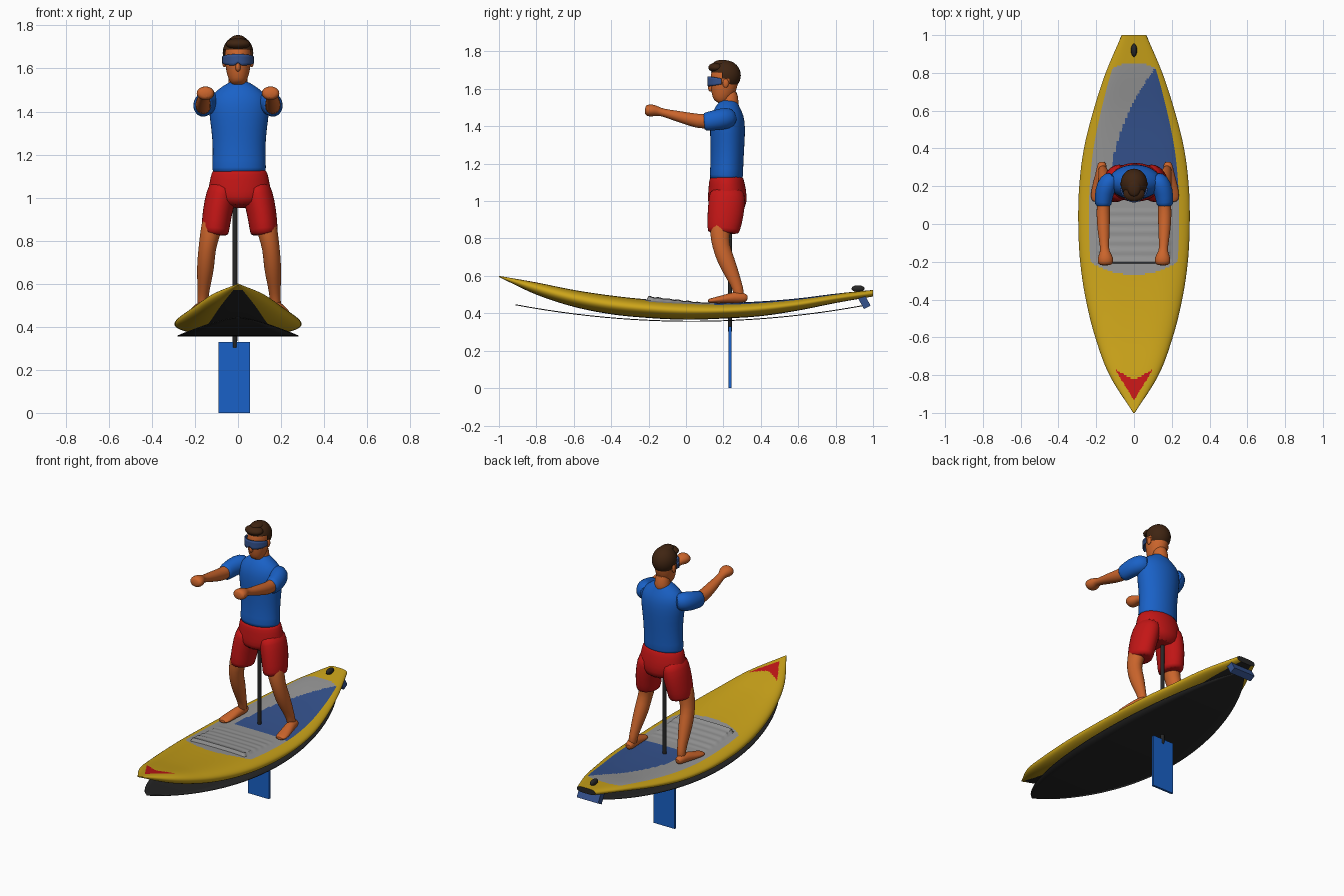
import bpy, bmesh, math
from mathutils import Vector

cube = bpy.data.objects.get("Cube")
if cube:
    bpy.data.objects.remove(cube)


def material(name, *rgb):
    m = bpy.data.materials.new(name)
    m.use_nodes = True
    m.diffuse_color = (*rgb, 1)
    m.node_tree.nodes["Principled BSDF"].inputs["Base Color"].default_value = (*rgb, 1)
    return m


yellow = material("board yellow", .6, .37, .01)
black = material("black", .02, .02, .02)
grey = material("pad grey", .3, .3, .3)
navy = material("dull blue", .035, .085, .27)
red = material("red", .55, .008, .008)
blue = material("bright blue", .01, .12, .57)
skin = material("skin", .6, .13, .025)
brown = material("hair brown", .05, .018, .006)


def finish(name, bm, mats, subdiv=0, angle=50):
    bmesh.ops.recalc_face_normals(bm, faces=bm.faces)
    mesh = bpy.data.meshes.new(name)
    bm.to_mesh(mesh)
    bm.free()
    for m in mats:
        mesh.materials.append(m)
    ob = bpy.data.objects.new(name, mesh)
    bpy.context.collection.objects.link(ob)
    if subdiv:
        mod = ob.modifiers.new("smooth", 'SUBSURF')
        mod.levels = mod.render_levels = subdiv
    bpy.ops.object.select_all(action='DESELECT')
    ob.select_set(True)
    bpy.context.view_layer.objects.active = ob
    bpy.ops.object.shade_smooth_by_angle(angle=math.radians(angle))
    return ob


def surface(nu, nv, fn):
    """Grid of quads from fn(u, v), with u and v running 0 to 1."""
    bm = bmesh.new()
    rows = [[bm.verts.new(fn(i / nu, j / nv)) for j in range(nv + 1)] for i in range(nu + 1)]
    for a, b in zip(rows, rows[1:]):
        for j in range(nv):
            bm.faces.new((a[j], b[j], b[j + 1], a[j + 1]))
    return bm


def loft(name, secs, mat, n=16, shift=0):
    """Elliptical rings (x, y, z, half width, half depth) across a path."""
    bm = bmesh.new()
    pts = [Vector(s[:3]) for s in secs]
    rings = []
    for i, s in enumerate(secs):
        t = (pts[min(i + 1, len(pts) - 1)] - pts[max(i - 1, 0)]).normalized()
        u = (Vector((1, 0, 0)) - t * t.x).normalized()
        v = t.cross(u)
        rings.append([bm.verts.new(pts[i] + Vector((shift, 0, 0))
                                   + u * s[3] * math.cos(math.tau * k / n)
                                   + v * s[4] * math.sin(math.tau * k / n)) for k in range(n)])
    for a, b in zip(rings, rings[1:]):
        for k in range(n):
            bm.faces.new((a[k], a[k - 1], b[k - 1], b[k]))
    bm.faces.new(rings[0])
    bm.faces.new(rings[-1])
    return finish(name, bm, [mat], 1)


def pair(name, secs, mat, shift=0):
    for side, label in ((1, "left_"), (-1, "right_")):
        loft(label + name, [(side * s[0], *s[1:]) for s in secs], mat, shift=shift)


def ball(name, loc, radii, mat, keep=None):
    bm = bmesh.new()
    bmesh.ops.create_uvsphere(bm, u_segments=24, v_segments=16, radius=1)
    for v in bm.verts:
        v.co = Vector(c + r * x for c, r, x in zip(loc, radii, v.co))
    if keep:
        bmesh.ops.delete(bm, geom=[f for f in bm.faces if not keep(f.calc_center_median())],
                         context='FACES')
    return finish(name, bm, [mat])


def box(name, loc, size, mat, tilt=0):
    bm = bmesh.new()
    bmesh.ops.create_cube(bm, size=1)
    bmesh.ops.scale(bm, vec=size, verts=bm.verts)
    ob = finish(name, bm, [mat], angle=30)
    ob.location, ob.rotation_euler.x = loc, tilt
    return ob


def curve(table, y):
    """Smooth interpolation through evenly spaced stations from nose to tail."""
    p = (y + 1) / 2 * (len(table) - 1)
    i = min(int(p), len(table) - 2)
    f = p - i
    b, c = table[i], table[i + 1]
    a = table[i - 1] if i else 2 * b - c
    d = table[i + 2] if i + 2 < len(table) else 2 * c - b
    return b + f / 2 * (c - a + f * (2 * a - 5 * b + 4 * c - d + f * (3 * (b - c) + d - a)))


# Board: one rockered hull, with a stepped front edge on the deck pad
WIDTH = (.004, .13, .205, .255, .285, .295, .29, .265, .215, .15, .065)
TOP = (.6, .565, .525, .495, .474, .462, .456, .464, .48, .505, .525)
BOTTOM = (.594, .5, .435, .395, .375, .366, .372, .385, .415, .455, .49)


def hull(u, v):
    y, a = 2 * u - 1, math.tau * v
    w, top, low = (curve(t, y) for t in (WIDTH, TOP, BOTTOM))
    s = math.cos(a)
    z = (top + low) / 2 + math.copysign((top - low) / 2 * math.sqrt(max(0, 1 - s ** 4)), math.sin(a))
    if math.sin(a) > 0 and abs(w * s) < .19 and -.2 < y < .08:
        z += .018 * (.08 - y) / .28 + .002 * math.sin(y * 120)
    return w * s, y, z


def deck_paint(f):
    x, y, z = f.calc_center_median()
    ax, w = abs(x), curve(WIDTH, y)
    if z < (curve(TOP, y) + curve(BOTTOM, y)) / 2:
        return 1 if ax < .6 * w and y > -.95 else 0
    if ax < .1 and -.935 + 1.65 * ax < y < -.825 + .55 * ax:
        return 4
    if ax < .8 * w and -.27 + 1.3 * ax * ax < y < .855 - 2.5 * ax * ax:
        edge = -.115 + .33 * (y - .32) + .55 * (y - .32) * (y - .61)
        return 3 if y > .15 and x > edge else 2
    return 0


bm = surface(200, 120, hull)
bmesh.ops.remove_doubles(bm, verts=bm.verts, dist=.00002)
bmesh.ops.holes_fill(bm, edges=bm.edges, sides=0)
for f in bm.faces:
    f.material_index = deck_paint(f)
finish("board", bm, [yellow, black, grey, navy, red])


# Thin black sheet under the hull
def sheet(u, v):
    t = 2 * u - 1
    return (.28 * (2 * v - 1) * max(1 - t * t, .0005) ** .75, .03 + .94 * t, .36 + .088 * t * t)


under = finish("bottom_sheet", surface(48, 8, sheet), [black])
under.modifiers.new("thickness", 'SOLIDIFY').thickness = .005

# Tail parts, pole and blade
box("tail_block", (0, .95, .467), (.15, .04, .08), navy, .5)
ball("leash_plug", (0, .92, .532), (.016, .035, .018), black)
loft("pole", [(-.015, .235, z, .012, .012) for z in (.3, .31, .65, 1, 1.01)], black)
box("blade", (-.017, .235, .165), (.147, .014, .33), blue)

# Legs and feet
pair("leg", [(.115, .19, .92, .055, .06), (.135, .18, .83, .047, .055), (.15, .185, .76, .04, .046),
             (.155, .215, .68, .042, .048), (.163, .25, .6, .032, .037), (.168, .28, .53, .024, .028),
             (.172, .285, .48, .027, .03)], skin, .005)
pair("foot", [(.172, .33, .48, .014, .014), (.174, .315, .483, .026, .026), (.18, .26, .486, .03, .032),
              (.192, .2, .475, .035, .022), (.2, .14, .468, .038, .015), (.2, .115, .465, .024, .009)],
     skin, .005)

# Shorts
loft("shorts_hips", [(0, .215, .95, .09, .095), (0, .222, 1, .148, .107), (0, .22, 1.06, .145, .103),
                     (0, .215, 1.12, .13, .092), (0, .215, 1.135, .122, .087)], red, 20, .007)
pair("shorts_leg", [(.115, .2, .825, .062, .083), (.114, .2, .84, .066, .088), (.104, .212, .93, .07, .1),
                    (.084, .22, 1.02, .073, .1), (.07, .22, 1.07, .06, .09)], red, .007)

# Shirt with sleeves
loft("shirt", [(0, .215, 1.11, .124, .088), (0, .215, 1.125, .128, .091), (0, .22, 1.22, .122, .088),
               (0, .222, 1.32, .13, .093), (0, .222, 1.4, .143, .096), (0, .222, 1.46, .14, .088),
               (0, .225, 1.5, .105, .068), (0, .23, 1.53, .055, .048), (0, .23, 1.54, .04, .036)],
     blue, 20, .005)
pair("sleeve", [(.1, .255, 1.445, .035, .04), (.135, .225, 1.445, .056, .06), (.158, .17, 1.435, .052, .056),
                (.163, .115, 1.425, .046, .052), (.164, .09, 1.423, .043, .048)], blue)

# Arms and fists
pair("arm", [(.155, .17, 1.435, .036, .038), (.163, .09, 1.423, .036, .041), (.163, .03, 1.435, .036, .036),
             (.16, -.05, 1.455, .032, .029), (.156, -.13, 1.475, .022, .02), (.154, -.15, 1.481, .028, .025),
             (.152, -.18, 1.485, .043, .034), (.15, -.208, 1.485, .042, .032), (.15, -.22, 1.486, .026, .02)],
     skin)

# Neck, head and face
loft("neck", [(0, .235, z, r, r) for z, r in ((1.49, .055), (1.53, .045), (1.6, .042))], skin)
loft("head", [(0, .172, 1.525, .022, .025), (0, .18, 1.54, .04, .043), (0, .195, 1.575, .054, .065),
              (0, .205, 1.63, .062, .076), (0, .208, 1.68, .064, .078), (0, .21, 1.72, .05, .06),
              (0, .21, 1.735, .03, .03)], skin)
ball("nose", (0, .134, 1.605), (.012, .016, .02), skin)
for side, label in ((1, "left"), (-1, "right")):
    ball(label + "_ear", (side * .064, .212, 1.63), (.009, .016, .024), skin)


# Goggles: a curved band, notched at the nose
def goggle(u, v):
    a = (2 * u - 1) * 1.4
    half = .027 - .012 * (a / 1.4) ** 2
    low = half - .014 * max(0, 1 - abs(a) * 4)
    return .067 * math.sin(a), .205 - .083 * math.cos(a), 1.64 - low + (half + low) * v


band = finish("goggles", surface(32, 4, goggle), [navy])
band.modifiers.new("thickness", 'SOLIDIFY').thickness = .008

# Hair: cap cut away around the face, with a raised fringe
ball("hair", (0, .213, 1.672), (.071, .08, .08), brown,
     lambda c: c.z > 1.69 or c.y > .225 or (c.y > .2 and c.z > 1.66))
ball("fringe", (0, .162, 1.714), (.057, .043, .026), brown)
ball("crown_tuft", (0, .195, 1.735), (.036, .05, .02), brown)
